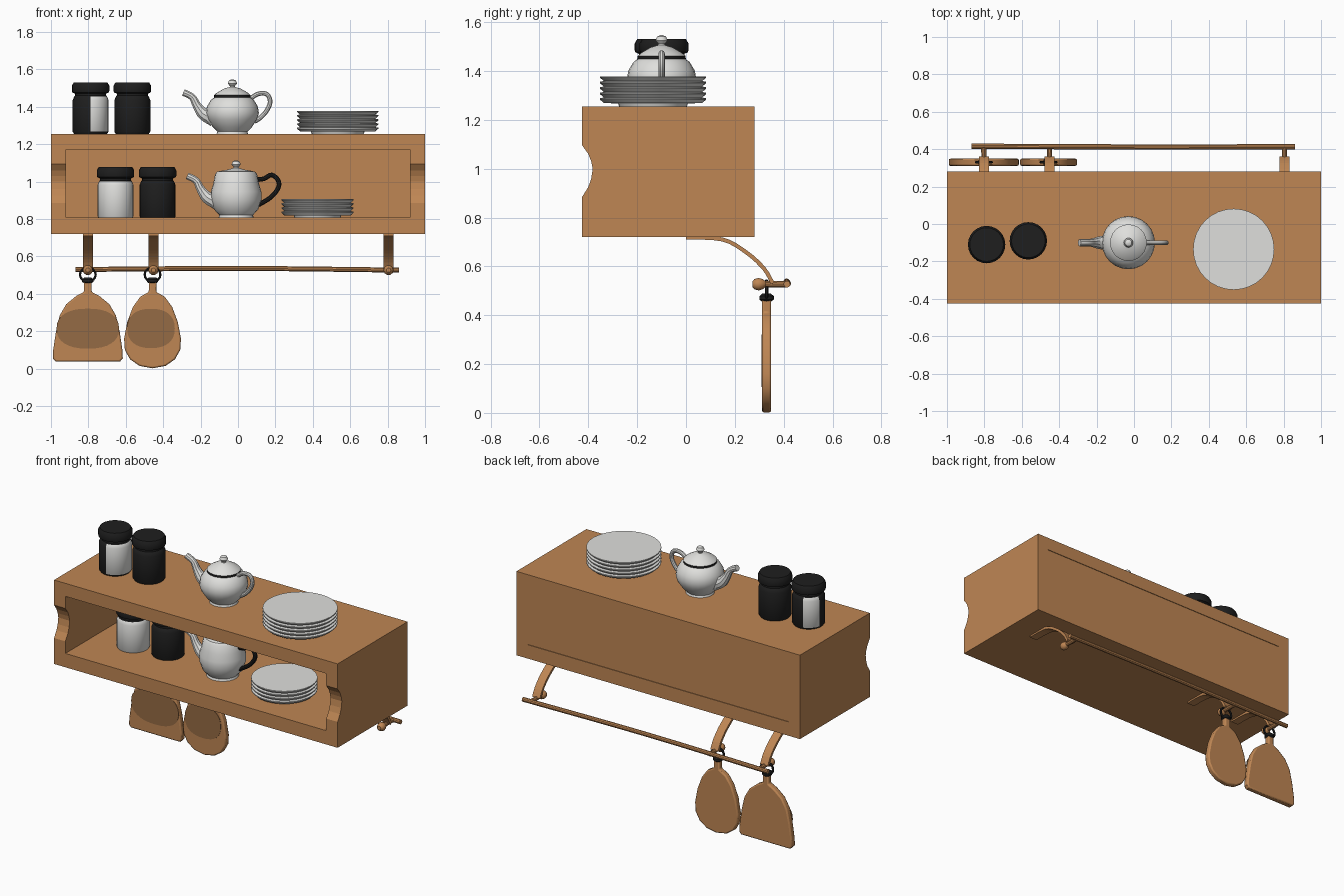
import bpy, bmesh, math
from mathutils import Vector

if "Cube" in bpy.data.objects:
    bpy.data.objects.remove(bpy.data.objects["Cube"])


def material(name, rgb):
    m = bpy.data.materials.new(name)
    m.diffuse_color = (*rgb, 1)
    m.use_nodes = True
    m.node_tree.nodes["Principled BSDF"].inputs["Base Color"].default_value = m.diffuse_color
    return m


WOOD = material("warm wood", (0.52, 0.24, 0.088))
DARK = material("dark wood", (0.30, 0.145, 0.058))
WHITE = material("white china", (0.74, 0.74, 0.72))
BLACK = material("black", (0.013, 0.013, 0.013))


def finish(name, bm, mats, rule=None, smooth=True):
    bmesh.ops.remove_doubles(bm, verts=bm.verts, dist=1e-5)
    bmesh.ops.recalc_face_normals(bm, faces=bm.faces)
    if rule:
        for f in bm.faces:
            f.material_index = rule(f.calc_center_median())
    me = bpy.data.meshes.new(name)
    bm.to_mesh(me)
    bm.free()
    for m in mats:
        me.materials.append(m)
    ob = bpy.data.objects.new(name, me)
    bpy.context.collection.objects.link(ob)
    if smooth:
        bpy.ops.object.select_all(action='DESELECT')
        ob.select_set(True)
        bpy.context.view_layer.objects.active = ob
        bpy.ops.object.shade_smooth_by_angle(angle=math.radians(35))
    return ob


def box(name, lo, hi, mat):
    bm = bmesh.new()
    bmesh.ops.create_cube(bm, size=1)
    for v in bm.verts:
        v.co = Vector((l + (h - l) * (c + 0.5) for l, h, c in zip(lo, hi, v.co)))
    return finish(name, bm, [mat], smooth=False)


def prism(name, pts, offset, mat, smooth=True):
    """Extrude a flat outline of 3D points."""
    bm = bmesh.new()
    f = bm.faces.new([bm.verts.new(p) for p in pts])
    r = bmesh.ops.extrude_face_region(bm, geom=[f])
    bmesh.ops.translate(bm, vec=offset, verts=[g for g in r["geom"] if isinstance(g, bmesh.types.BMVert)])
    return finish(name, bm, [mat], smooth=smooth)


def lathe(name, profile, loc, mats, rule=None, n=24):
    bm = bmesh.new()
    rings = [[bm.verts.new((r * math.cos(2 * math.pi * i / n), r * math.sin(2 * math.pi * i / n), z))
              for i in range(n)] for r, z in profile]
    for a, b in zip(rings, rings[1:]):
        for i in range(n):
            bm.faces.new((a[i], a[(i + 1) % n], b[(i + 1) % n], b[i]))
    bm.faces.new(rings[0])
    bm.faces.new(rings[-1])
    ob = finish(name, bm, mats, rule)
    ob.location = loc
    return ob


def tube(name, pts, radii, mat, side, n=10, flat=1.0, phase=0.0, steps=4, closed_tip=True):
    """Tapered tube along a smoothed path lying at right angles to side."""
    P = [Vector(p) for p in pts]
    path = []
    for i in range(len(P) - 1):
        a, b, c, d = P[max(i - 1, 0)], P[i], P[i + 1], P[min(i + 2, len(P) - 1)]
        for k in range(steps):
            t = k / steps
            path.append((0.5 * (2 * b + (c - a) * t + (2 * a - 5 * b + 4 * c - d) * t * t
                                + (3 * b - a - 3 * c + d) * t ** 3),
                         radii[i] + (radii[i + 1] - radii[i]) * t))
    path.append((P[-1], radii[-1]))
    side = Vector(side)
    bm = bmesh.new()
    rings = []
    for i, (p, r) in enumerate(path):
        tan = (path[min(i + 1, len(path) - 1)][0] - path[max(i - 1, 0)][0]).normalized()
        up = tan.cross(side)
        rings.append([bm.verts.new(p + side * r * math.cos(phase + 2 * math.pi * k / n)
                                   + up * r * flat * math.sin(phase + 2 * math.pi * k / n)) for k in range(n)])
    for a, b in zip(rings, rings[1:]):
        for k in range(n):
            bm.faces.new((a[k], a[(k + 1) % n], b[(k + 1) % n], b[k]))
    bm.faces.new(rings[0])
    bm.faces.new(rings[-1])
    return finish(name, bm, [mat], smooth=n > 4)


# Shelf case: notched side panels, boards and back
side_profile = [(-0.425, 0.72), (-0.425, 0.885), (-0.40, 0.925), (-0.388, 0.96), (-0.382, 1.0),
                (-0.388, 1.03), (-0.40, 1.06), (-0.425, 1.095), (-0.425, 1.255), (0.28, 1.255), (0.28, 0.72)]
for label, x in (("left", -1.0), ("right", 0.92)):
    prism(label + "_side_panel", [(x, y, z) for y, z in side_profile], (0.08, 0, 0), WOOD, False)
box("top_board", (-0.92, -0.425, 1.172), (0.92, 0.28, 1.255), WOOD)
box("bottom_board", (-0.92, -0.425, 0.72), (0.92, 0.28, 0.808), WOOD)
box("back_panel", (-0.92, 0.25, 0.808), (0.92, 0.276, 1.172), WOOD)

# Hanging rail with curved brackets and knobbed pegs
tube("rail", [(-0.87, 0.416, 0.53), (0, 0.412, 0.536), (0.86, 0.413, 0.527)], [0.014] * 3, WOOD, (0, 1, 0))
for i, x in enumerate((-0.803, -0.452, 0.805)):
    tube(f"bracket_{i}", [(x, 0.0, 0.718), (x, 0.15, 0.71), (x, 0.25, 0.655), (x, 0.32, 0.59), (x, 0.355, 0.53)],
         [0.038] * 5, WOOD, (1, 0, 0), n=4, flat=0.3, phase=math.pi / 4)
    tube(f"peg_{i}", [(x, y, 0.527) for y in (0.272, 0.28, 0.297, 0.314, 0.325, 0.41)],
         [0.012, 0.022, 0.027, 0.022, 0.013, 0.014], WOOD, (1, 0, 0), steps=1)


# Hanging spatula and spoon
def utensil(name, x, half, oval):
    front, thick = 0.311, 0.038
    pts = [(x + dx, front, z) for dx, z in half] + [(x - dx, front, z) for dx, z in reversed(half) if dx > 0]
    ob = prism(name, pts, (0, thick, 0), WOOD)
    bev = ob.modifiers.new("soft_edge", 'BEVEL')
    bev.width, bev.segments, bev.limit_method, bev.angle_limit = 0.008, 2, 'ANGLE', math.radians(50)
    cx, cz, w, h = oval
    ring = []
    for k in range(32):
        c, s = math.cos(k * math.pi / 16), math.sin(k * math.pi / 16)
        ring.append((cx + w * math.copysign(abs(c) ** 0.85, c), front - 0.002,
                     cz + h * math.copysign(abs(s) ** 0.85, s)))
    prism(name + "_bowl", ring, (0, 0.004, 0), DARK)
    loop = [(x + 0.042 * math.sin(a * math.pi / 8), 0.33, 0.503 + 0.038 * math.cos(a * math.pi / 8))
            for a in range(17)]
    tube(name + "_hanging_ring", loop, [0.007] * 17, BLACK, (0, 1, 0), n=6, steps=1)
    lathe(name + "_collar", [(0.02, 0.457), (0.03, 0.464), (0.03, 0.478), (0.018, 0.488)],
          (x, 0.33, 0), [BLACK], n=12)


utensil("spatula", -0.803, [(0.02, 0.47), (0.02, 0.41), (0.06, 0.39), (0.115, 0.345), (0.15, 0.285), (0.17, 0.2),
                            (0.185, 0.1), (0.187, 0.055), (0.172, 0.038)], (-0.803, 0.214, 0.167, 0.107))
utensil("spoon", -0.457, [(0.02, 0.47), (0.02, 0.41), (0.065, 0.385), (0.105, 0.33), (0.135, 0.25), (0.152, 0.16),
                          (0.148, 0.1), (0.12, 0.05), (0.07, 0.015), (0, 0.002)], (-0.465, 0.215, 0.127, 0.105))


# Lidded jars, colour 0 body, colour 1 lid
def jar(name, loc, rule):
    prof = [(0.088, 0), (0.096, 0.012), (0.096, 0.18), (0.088, 0.2), (0.083, 0.205), (0.083, 0.215),
            (0.098, 0.222), (0.1, 0.23), (0.1, 0.258), (0.09, 0.276)]
    lathe(name, prof, loc, [WHITE, BLACK], rule)


def label_rule(c):
    a = math.degrees(math.atan2(c.y, c.x))
    on_label = -88 < a < 30 or 110 < a < 172
    return 0 if on_label and 0.01 < c.z < 0.2 and c.xy.length > 0.05 else 1


jar("labelled_jar", (-0.788, -0.11, 1.255), label_rule)
jar("upper_black_jar", (-0.565, -0.09, 1.255), lambda c: 1)
jar("white_jar", (-0.655, -0.12, 0.802), lambda c: 0 if c.z < 0.2 else 1)
jar("lower_black_jar", (-0.43, -0.09, 0.802), lambda c: 1)


# Teapots: body with lid, spout and handle
def teapot(name, loc, body, band, handle, handle_mat):
    x, y, z = loc
    lathe(name + "_body", body, loc, [WHITE, BLACK], lambda c: 1 if band[0] < c.z < band[1] else 0)
    tube(name + "_spout", [(x + a, y, z + b) for a, b in
                           ((-0.10, 0.085), (-0.155, 0.11), (-0.19, 0.155), (-0.215, 0.2), (-0.262, 0.225))],
         [0.045, 0.034, 0.024, 0.019, 0.019], WHITE, (0, 1, 0))
    tube(name + "_handle", [(x + a, y, z + b) for a, b in handle], [0.013] * len(handle), handle_mat, (0, 1, 0))


knob = [(0.045, 0.245), (0.014, 0.254), (0.014, 0.26), (0.025, 0.273), (0.018, 0.289), (0.005, 0.295)]
teapot("upper_teapot", (-0.03, -0.1, 1.252),
       [(0.085, 0), (0.08, 0.015), (0.105, 0.04), (0.132, 0.08), (0.142, 0.115), (0.136, 0.15), (0.115, 0.185),
        (0.098, 0.197), (0.098, 0.21), (0.085, 0.222)] + knob, (0.198, 0.209),
       [(0.10, 0.195), (0.14, 0.218), (0.185, 0.215), (0.202, 0.175), (0.185, 0.13), (0.15, 0.09), (0.118, 0.07)], WHITE)
low_knob = [(r, z + 0.013) for r, z in knob]
teapot("lower_teapot", (-0.01, -0.14, 0.806),
       [(0.095, 0), (0.09, 0.015), (0.118, 0.045), (0.135, 0.095), (0.135, 0.14), (0.122, 0.185), (0.112, 0.235),
        (0.102, 0.247), (0.08, 0.252)] + low_knob, (-2, -1),
       [(0.115, 0.205), (0.15, 0.21), (0.19, 0.23), (0.225, 0.2), (0.225, 0.16), (0.185, 0.11), (0.12, 0.07)], BLACK)


# Plate stacks
def plates(name, loc, radius, count, step):
    prof = [(radius * 0.64, 0), (radius * 0.66, 0.012)]
    for i in range(count):
        z = 0.012 + i * step
        prof += [(radius * 0.93, z + 0.002), (radius, z + step * 0.7), (radius, z + step * 0.95)]
    lathe(name, prof, loc, [WHITE], n=32)


plates("upper_plates", (0.533, -0.135, 1.255), 0.217, 5, 0.0225)
plates("lower_plates", (0.425, -0.14, 0.806), 0.192, 4, 0.0225)
